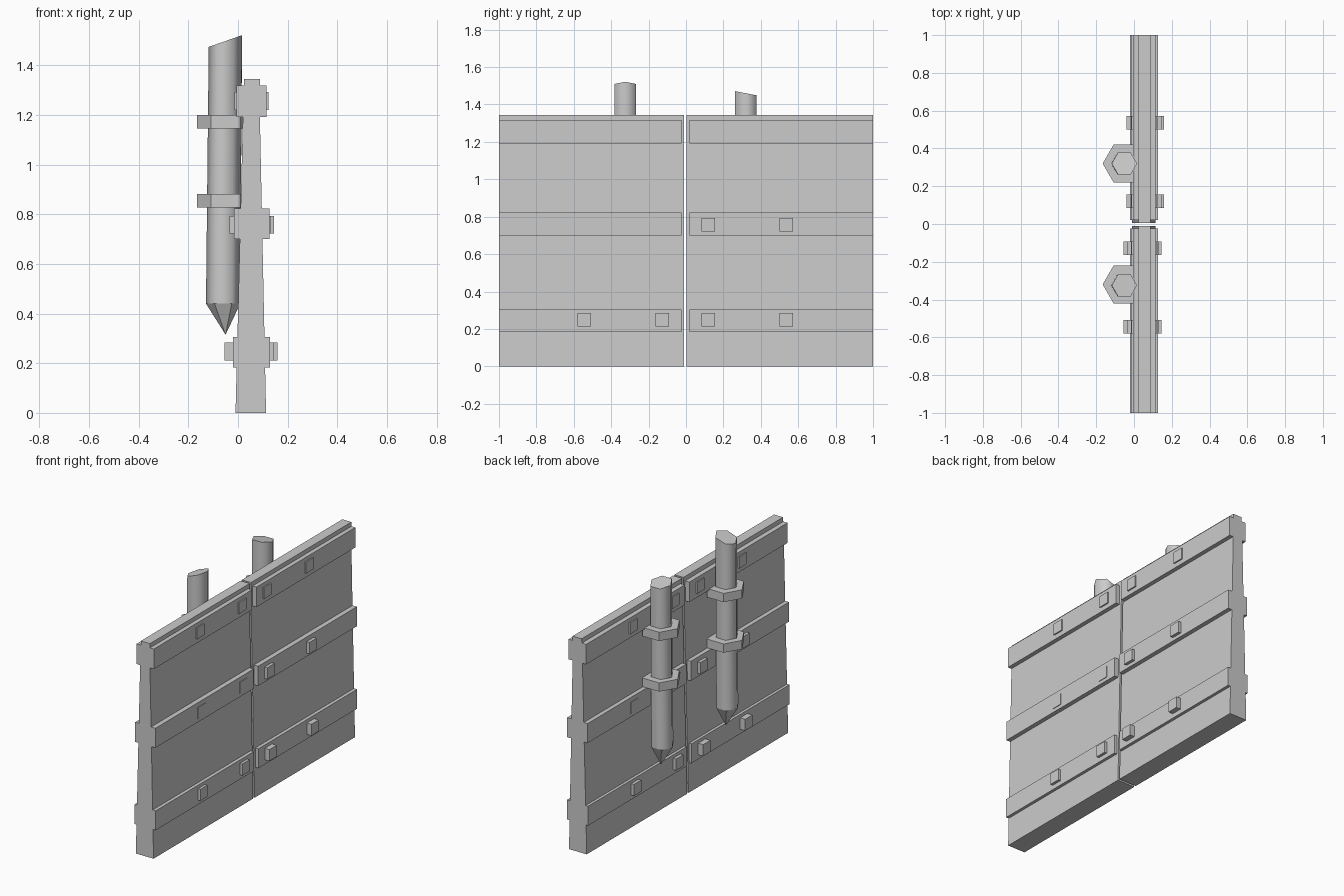
import bpy, bmesh, math
from mathutils import Vector

if "Cube" in bpy.data.objects:
    bpy.data.objects.remove(bpy.data.objects["Cube"])

grey = bpy.data.materials.new("weathered grey")
grey.diffuse_color = (0.6, 0.6, 0.6, 1)
grey.use_nodes = True
grey.node_tree.nodes["Principled BSDF"].inputs["Base Color"].default_value = grey.diffuse_color


def finish(name, bm):
    bmesh.ops.recalc_face_normals(bm, faces=bm.faces)
    mesh = bpy.data.meshes.new(name)
    bm.to_mesh(mesh)
    bm.free()
    mesh.materials.append(grey)
    obj = bpy.data.objects.new(name, mesh)
    bpy.context.collection.objects.link(obj)
    return obj


def extrude_profile(name, profile, y0, y1):
    """Extrude an (x, z) outline along y."""
    bm = bmesh.new()
    face = bm.faces.new([bm.verts.new((x, y0, z)) for x, z in profile])
    out = bmesh.ops.extrude_face_region(bm, geom=[face])
    moved = [v for v in out["geom"] if isinstance(v, bmesh.types.BMVert)]
    bmesh.ops.translate(bm, vec=(0, y1 - y0, 0), verts=moved)
    return finish(name, bm)


def box(name, x0, x1, y0, y1, z0, z1):
    return extrude_profile(name, [(x0, z0), (x1, z0), (x1, z1), (x0, z1)], y0, y1)


def hex_ring(bm, cx, cy, r, height):
    """Six vertices with corners on the x axis; height is a function of (dx, dy)."""
    ring = []
    for i in range(6):
        a = math.radians(60 * i)
        dx, dy = r * math.cos(a), r * math.sin(a)
        ring.append(bm.verts.new((cx + dx, cy + dy, height(dx, dy))))
    return ring


def bridge(bm, low, high, smooth):
    for i in range(6):
        j = (i + 1) % 6
        bm.faces.new((low[i], low[j], high[j], high[i])).smooth = smooth


# tapering gate leaf with a narrow top lip
leaf = [(-0.01, 0), (0.113, 0), (0.088, 1.2), (0.088, 1.345),
        (0.025, 1.345), (0.02, 1.2)]
# crossbars: x0, x1, z0, z1
bars = [(-0.02, 0.128, 0.183, 0.305),
        (-0.016, 0.126, 0.70, 0.823),
        (-0.006, 0.115, 1.192, 1.318)]
# bolts: x0, x1, centre z
bolts = [(-0.055, 0.145, 0.248), (-0.035, 0.13, 0.758), (-0.017, 0.12, 1.257)]

sides = [("left", -1, -0.01, -1, -0.025, (-0.545, -0.128), 0.0),
         ("right", 0.004, 1, 0.02, 1, (0.12, 0.537), 0.015)]
for side, l0, l1, b0, b1, bolt_ys, shift in sides:
    extrude_profile(side + "_gate_leaf", leaf, l0, l1)
    for n, (x0, x1, z0, z1) in enumerate(bars):
        box(f"{side}_crossbar_{n}", x0, x1, b0, b1, z0, z1)
    for n, (x0, x1, z) in enumerate(bolts):
        for m, y in enumerate(bolt_ys):
            dx = shift if n < 2 else 0.003
            box(f"{side}_bolt_{n}_{m}", x0 + dx, x1 + dx,
                y - 0.036, y + 0.036, z - 0.036, z + 0.036)


def stake(name, cy, top):
    """Sharpened hexagonal stake with an obliquely cut top."""
    bm = bmesh.new()
    tip = bm.verts.new((-0.05, cy, 0.315))
    low = hex_ring(bm, -0.06, cy, 0.069, lambda dx, dy: 0.44)
    high = hex_ring(bm, -0.051, cy, 0.067, top)
    for i in range(6):
        bm.faces.new((tip, low[(i + 1) % 6], low[i]))
    bridge(bm, low, high, True)
    bm.faces.new(high)
    return finish(name, bm)


def collar(name, cy, z0, z1):
    """Hexagonal bracket holding a stake against the gate."""
    bm = bmesh.new()
    low = hex_ring(bm, -0.05, cy, 0.116, lambda dx, dy: z0)
    high = hex_ring(bm, -0.05, cy, 0.116, lambda dx, dy: z1)
    bridge(bm, low, high, False)
    bm.faces.new(low)
    bm.faces.new(high)
    return finish(name, bm)


stake("left_stake", -0.325, lambda dx, dy: 1.498 + 0.35 * dx)
stake("right_stake", 0.32, lambda dx, dy: 1.46 - 0.19 * dy)
for side, cy in (("left", -0.32), ("right", 0.32)):
    collar(side + "_upper_collar", cy, 1.145, 1.2)
    collar(side + "_lower_collar", cy, 0.827, 0.882)
